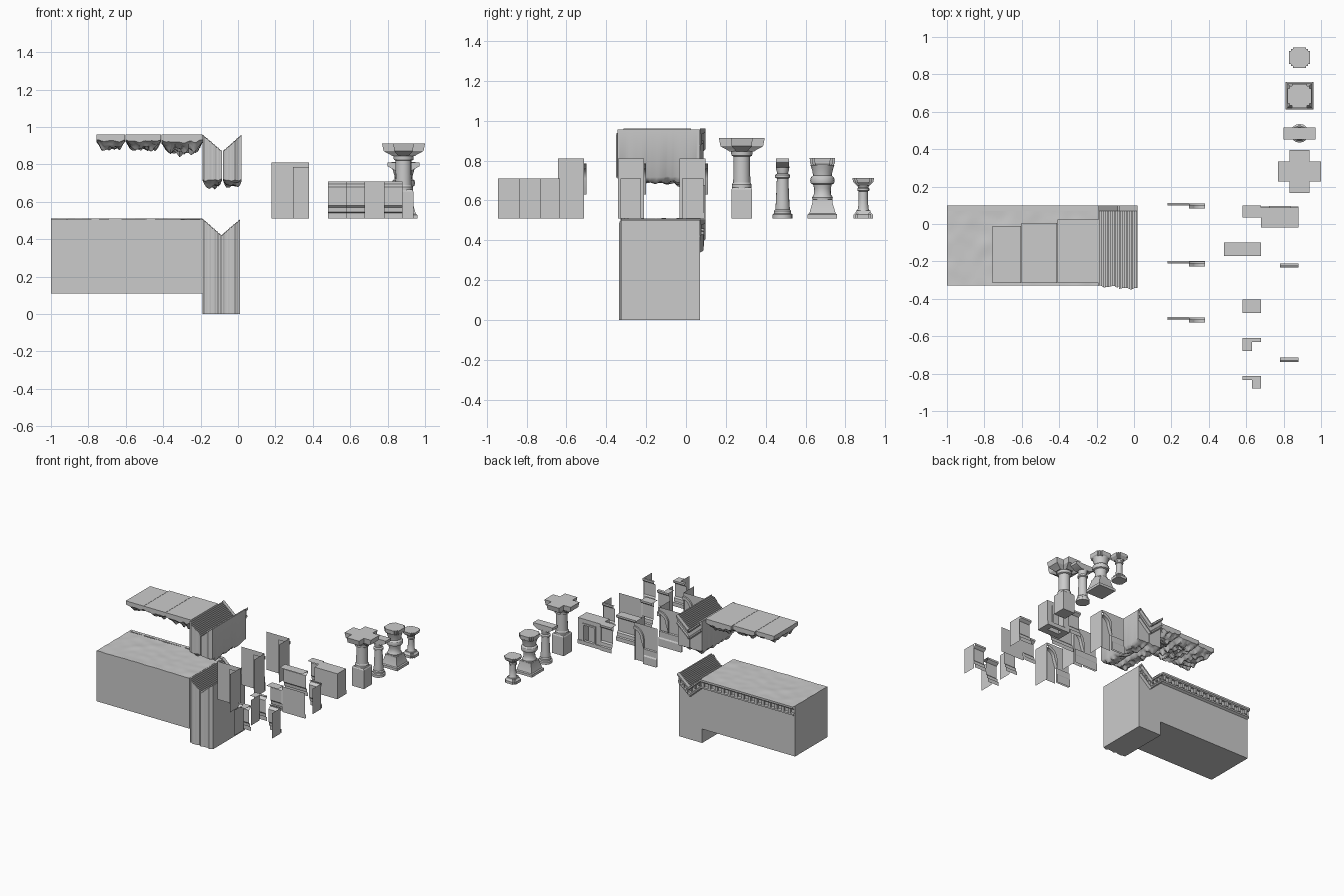
import bpy, bmesh, math
from mathutils import Vector, noise

if "Cube" in bpy.data.objects:
    bpy.data.objects.remove(bpy.data.objects["Cube"])

def finish(name, bm, angle=30):
    bmesh.ops.remove_doubles(bm, verts=bm.verts, dist=1e-5)
    me = bpy.data.meshes.new(name)
    bm.to_mesh(me); bm.free()
    me.shade_smooth()
    me.set_sharp_from_angle(angle=math.radians(angle))
    ob = bpy.data.objects.new(name, me)
    bpy.context.collection.objects.link(ob)
    return ob

def face(bm, pts):
    try:
        bm.faces.new([bm.verts.new(p) for p in pts])
    except ValueError:
        pass

def lin(a, b, n):
    return [a + (b - a) * i / n for i in range(n + 1)]

def solid(name, cols, y0, y1, ny, bottom, wave=0, bump=0, angle=30):
    """Block from columns (x, ztop) with a bottom function and fluted front."""
    bm = bmesh.new()
    top, bot = [], []
    for x, zt in cols:
        f = wave * (math.sin(x * 95) + .6 * math.sin(x * 170 + 1))
        ys = [y + (f if j == 0 else 0) for j, y in enumerate(lin(y0, y1, ny))]
        top.append([bm.verts.new((x, y, zt + bump * noise.noise((x * 14, y * 14, 3)))) for y in ys])
        bot.append([bm.verts.new((x, y, bottom(x, y))) for y in ys])
    n = len(cols)
    for i in range(n - 1):
        for j in range(ny):
            bm.faces.new((top[i][j], top[i+1][j], top[i+1][j+1], top[i][j+1]))
            if cols[i][0] != cols[i+1][0]:
                bm.faces.new((bot[i][j], bot[i][j+1], bot[i+1][j+1], bot[i+1][j]))
        if cols[i][0] != cols[i+1][0]:
            bm.faces.new((bot[i][0], bot[i+1][0], top[i+1][0], top[i][0]))
            bm.faces.new((top[i][ny], top[i+1][ny], bot[i+1][ny], bot[i][ny]))
    for j in range(ny):
        bm.faces.new((top[0][j], top[0][j+1], bot[0][j+1], bot[0][j]))
        bm.faces.new((bot[n-1][j], bot[n-1][j+1], top[n-1][j+1], top[n-1][j]))
    return finish(name, bm, angle)

def sweep(name, path, prof):
    """Open moulding: profile (y, z) carried along path points (x, z)."""
    bm = bmesh.new()
    for (xa, za), (xb, zb) in zip(path, path[1:]):
        for (ya, a), (yb, b) in zip(prof, prof[1:]):
            face(bm, [(xa, ya, za+a), (xa, yb, za+b), (xb, yb, zb+b), (xb, ya, zb+a)])
    return finish(name, bm)

def box(name, x0, x1, y0, y1, z0, z1):
    return solid(name, [(x0, z1), (x1, z1)], y0, y1, 1, lambda x, y: z0)

def ring(shape, r):
    if shape == 'cross':
        w = r * .47 if r > .06 else r * .8
        q = [(r, -w), (r, w), (w, w)]
        return [(x*c - y*s, x*s + y*c) for c, s in ((1,0),(0,1),(-1,0),(0,-1)) for x, y in q]
    if shape == 'square':
        return [(r, -r), (r, r), (-r, r), (-r, -r)]
    if shape == 'notched':
        a, b = r * .62, r * .82
        q = [(r, -a), (r, a), (b, a), (b, b), (a, b), (a, r)]
        return [(x*c - y*s, x*s + y*c) for c, s in ((1,0),(0,1),(-1,0),(0,-1)) for x, y in q[:5]]
    return [(r*math.cos(t*math.pi/8), r*math.sin(t*math.pi/8)) for t in range(16)]

def stack(name, cx, cy, levels, shape='round'):
    bm = bmesh.new()
    rows = [[bm.verts.new((cx+x, cy+y, z)) for x, y in ring(shape, r)] for z, r in levels]
    for a, b in zip(rows, rows[1:]):
        for i in range(len(a)):
            k = (i + 1) % len(a)
            bm.faces.new((a[i], a[k], b[k], b[i]))
    bm.faces.new(rows[0][::-1]); bm.faces.new(rows[-1])
    return finish(name, bm)

def steps(x0, x1, z0, z1, n):
    out = []
    for i in range(n):
        z = z0 + (z1 - z0) * (i + .5) / n
        out += [(x0 + (x1-x0)*i/n, z), (x0 + (x1-x0)*(i+1)/n, z)]
    return out

# main platform modules with an uneven top
for x0, x1, nm in ((-1, -.6, 'left'), (-.6, -.19, 'right')):
    solid('platform_' + nm, [(x, .508) for x in lin(x0, x1, 24)], -.33, .07, 24, lambda x, y: .11, bump=.004)
# stepped valley block with fluted front
valley = steps(-.19, -.09, .51, .42, 11) + steps(-.09, .01, .42, .505, 11)
solid('valley_block', valley, -.33, .07, 1, lambda x, y: 0, wave=.004, angle=50)

# cornice along the back, then dipping through the valley
cornice = [(.07, 0), (.098, 0), (.098, -.014), (.09, -.022), (.077, -.024), (.077, -.055),
           (.088, -.06), (.088, -.072), (.07, -.082)]
sweep('back_cornice', [(-1, .51), (-.19, .51)], cornice)
sweep('valley_cornice', [(-.19, .51), (-.09, .42), (.01, .505)], cornice)
for i in range(14):
    x = -.975 + i * .058
    box('cornice_bracket', x, x + .022, .075, .092, .453, .488)
for i in range(6):
    x = -.18 + i * .034
    z = .42 + abs(x + .081) * .88
    box('valley_bracket', x, x + .014, .075, .09, z - .055, z - .024)

# hanging rock slabs
def rock(base, amp, x0, x1, y0, y1):
    def f(x, y):
        u = min(x - x0, x1 - x) / (x1 - x0)
        e = min(1, max(0, u) * 5 + .25) * min(1, min(y - y0, y1 - y) * 14 + .3)
        return base - e * amp * (.6 + .6 * abs(noise.noise((x*16, y*16, 1))) + .4 * noise.noise((x*37, y*37, 5)))
    return f
for k, (x0, x1, y1, d) in enumerate(((-.757, -.603, -.012, .055), (-.601, -.412, .005, .06), (-.41, -.19, .025, .08))):
    solid('rock_slab_%d' % k, [(x, .96) for x in lin(x0, x1, 18)], -.315, y1, 30,
          rock(.935, d, x0, x1, -.315, y1), angle=35)
# upper valley halves with ragged undersides
for nm, x0, x1, za, zb, y0 in (('left', -.19, -.086, .96, .87, -.335), ('right', -.08, .02, .87, .96, -.345)):
    solid('upper_valley_' + nm, steps(x0, x1, za, zb, 11), y0, .07, 36,
          rock(.725, .048, x0, x1, y0, .07), wave=.004, angle=45)
    sweep('upper_cornice_' + nm, [(x0, za), (x1, zb)], cornice)

# wall panels facing the back, moulded base and cap
def wall(name, x0, x1, y, back, h=.71):
    return sweep(name, [(x0, 0), (x1, 0)],
          [(y-back, h), (y, h), (y, h-.014), (y-.012, h-.024), (y-.022, h-.03), (y-.022, .58),
           (y-.012, .57), (y-.01, .545), (y, .54), (y, .51)])
def side(name, x, ya, yb, h=.71):
    bm = bmesh.new()
    face(bm, [(x, ya, .51), (x, yb, .51), (x, yb, h), (x, ya, h)])
    return finish(name, bm)
def sheet(name, x0, x1, y, z0, z1):
    bm = bmesh.new()
    face(bm, [(x0, y, z0), (x0, y, z1), (x1, y, z1), (x1, y, z0)])
    return finish(name, bm)

wall('wall_wide', .48, .68, -.10, .07)
wall('wall_short_back', .58, .68, .10, .065)
wall('wall_short_mid', .58, .68, -.405, .07)
wall('wall_corner_left', .58, .68, -.61, .022)
wall('wall_corner_right', .58, .68, -.812, .022)
sweep('corner_left_top', [(.58, 0), (.63, 0)], [(-.68, .71), (-.63, .71)])
sweep('corner_right_top', [(.63, 0), (.68, 0)], [(-.88, .71), (-.83, .71)])
side('corner_left_side', .63, -.735, -.632)
side('corner_right_side', .63, -.945, -.834)
sheet('plain_wall', .68, .88, -.42, .51, .71)
sheet('plain_wall_base', .68, .88, -.413, .51, .54)
for y in (-.21, -.715):
    wall('half_wall', .78, .88, y, .015)
    side('half_wall_side', .88, y - .12, y - .015)

# niche block: box with a framed recess in its back
box('niche_left', .68, .73, -.02, .088, .51, .71)
box('niche_right', .83, .88, -.02, .088, .51, .71)
box('niche_lintel', .73, .83, -.02, .088, .665, .71)
box('niche_back', .73, .83, -.02, .03, .51, .665)
for x in (.722, .825):
    box('niche_frame', x, x + .013, .08, .095, .54, .675)
box('niche_frame_top', .722, .838, .08, .095, .665, .678)
box('niche_sill', .68, .88, .07, .094, .51, .54)

# arched wall panels
def arch_wall(tag, y, full):
    bm = bmesh.new()
    c, zc, r = .38, .70, .085
    arc = [(c - r*math.cos(t), zc + r*math.sin(t)) for t in lin(0, math.pi/2, 10)]
    pts = [(.18, .51), (.18, .81), (.38, .81)] + arc[::-1] + [(c - r, .51)]
    bm.faces.new([bm.verts.new((x, y, z)) for x, z in pts])
    finish('arch_wall_' + tag, bm)
    sheet('arch_recess_' + tag, c - r, c, y - .015, .51, zc + r)
    bm = bmesh.new()
    line = [(c - r, .63)] + arc
    outer = [(c - r + .0, .63)] + [(c + (x-c)*.72, zc + (z-zc)*.72) for x, z in arc]
    for i in range(len(line) - 1):
        (ax, az), (bx, bz) = line[i], line[i+1]
        (cx, cz), (dx, dz) = outer[i+1], outer[i]
        face(bm, [(ax, y+.012, az), (bx, y+.012, bz), (cx, y+.012, cz), (dx, y+.012, dz)])
        face(bm, [(ax, y+.012, az), (ax, y, az), (bx, y, bz), (bx, y+.012, bz)])
        face(bm, [(dx, y+.012, dz), (dx, y-.015, dz), (cx, y-.015, cz), (cx, y+.012, cz)])
    finish('arch_rim_' + tag, bm)
    sweep('arch_base_' + tag, [(.18, 0), (.38 if full else .295, 0)],
          [(y, .63), (y+.008, .625), (y+.008, .58), (y+.014, .57), (y+.014, .51)])
    side('arch_side_' + tag, .38, y - .13, y, .81)
arch_wall('back', .098, False)
arch_wall('mid', -.212, True)
arch_wall('front', -.512, False)

# tall pillar with cross-shaped capital
X = .885
stack('tall_pillar_plinth', X, .28, [(.51, .052), (.655, .052), (.665, .046)], 'square')
stack('tall_pillar_shaft', X, .28, [(.66, .05), (.68, .05), (.69, .043), (.76, .042), (.82, .042), (.825, .052), (.845, .054), (.85, .046)])
stack('tall_pillar_capital', X, .28, [(.845, .061), (.855, .075), (.865, .095), (.872, .107), (.912, .115)], 'cross')

# bracket pillar
stack('bracket_pillar_base', X, .485, [(.51, .05), (.53, .05), (.535, .042), (.548, .042), (.555, .036), (.565, .036),
      (.59, .034), (.68, .03), (.71, .029), (.715, .037), (.728, .037), (.735, .027), (.76, .033), (.77, .034)])
sweep('bracket_pillar_arms', [(X-.085, .81), (X-.085, .79), (X-.04, .765), (X+.04, .765), (X+.085, .79), (X+.085, .81), (X-.085, .81)],
      [(.453, 0), (.517, 0)])
for y in (.453, .517):
    bm = bmesh.new()
    face(bm, [(X+a, y, z) for a, z in ((-.085, .81), (-.085, .79), (-.04, .765), (.04, .765), (.085, .79), (.085, .81))])
    finish('bracket_cheek', bm)

# baluster on a square plinth
stack('baluster_plinth', X, .685, [(.51, .074), (.53, .074), (.535, .066), (.59, .05), (.605, .05)], 'square')
stack('baluster_body', X, .685, [(.60, .05), (.615, .052), (.63, .043), (.66, .042), (.68, .047), (.685, .058), (.70, .062), (.715, .058),
      (.725, .047), (.745, .05), (.765, .056), (.778, .06)])
stack('baluster_cap', X, .685, [(.775, .054), (.785, .062), (.812, .064)], 'notched')

# small post
stack('small_post_base', X, .89, [(.51, .048), (.53, .048), (.54, .038), (.55, .036)], 'notched')
stack('small_post_shaft', X, .89, [(.545, .034), (.56, .026), (.61, .023), (.645, .023), (.65, .03), (.66, .03), (.665, .025), (.685, .036)])
stack('small_post_cap', X, .89, [(.675, .032), (.692, .05), (.712, .055)], 'notched')
